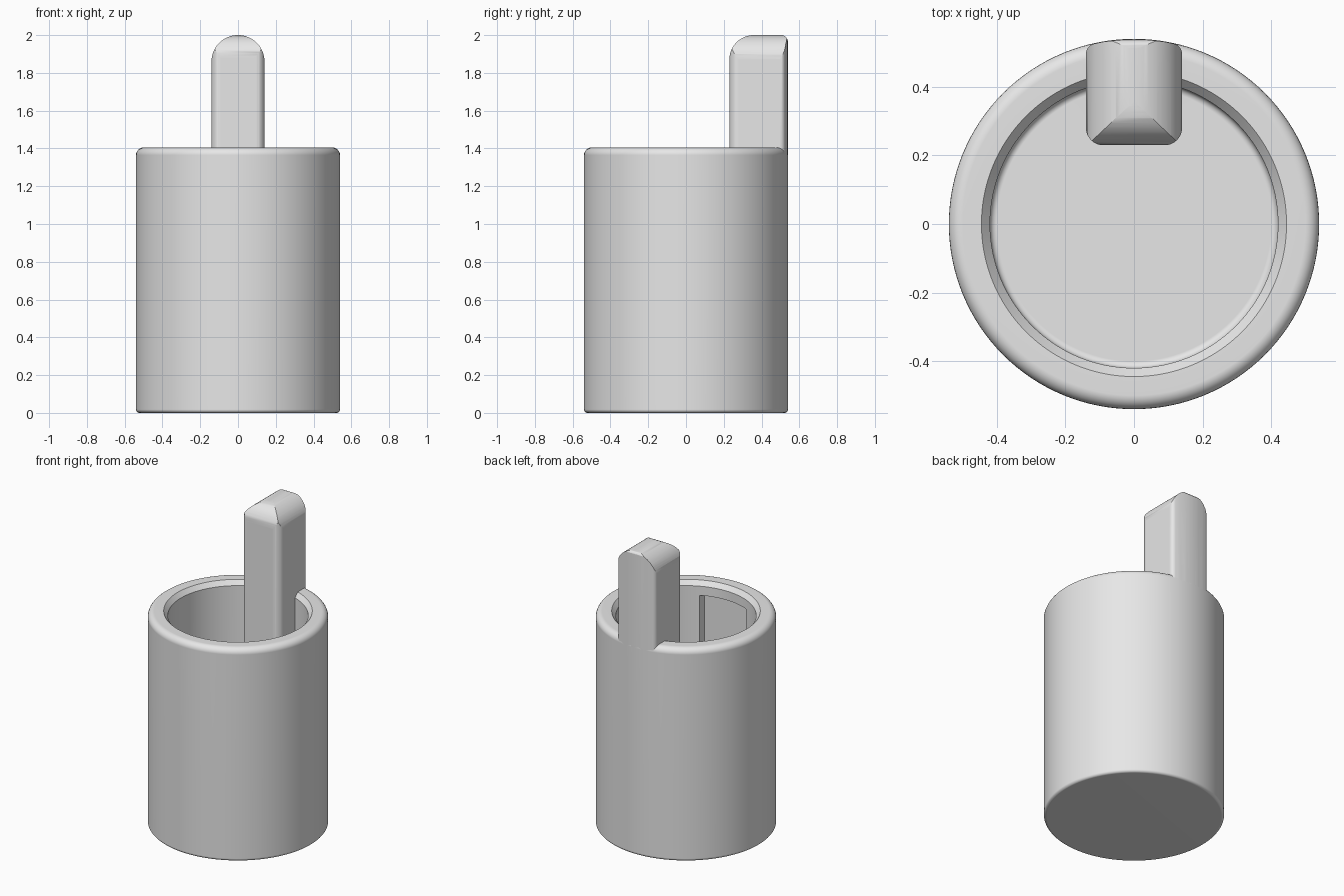
import bpy, bmesh, math
from mathutils import Vector

if "Cube" in bpy.data.objects:
    bpy.data.objects.remove(bpy.data.objects["Cube"])

grey = bpy.data.materials.new("plain grey")
grey.diffuse_color = (0.8, 0.8, 0.8, 1)
grey.use_nodes = True
grey.node_tree.nodes["Principled BSDF"].inputs["Base Color"].default_value = grey.diffuse_color


def rounded(corners, steps=10):
    """Round the corners (a, b, radius) of a closed outline."""
    out = []
    for i, (a, b, r) in enumerate(corners):
        p = Vector((a, b))
        if r == 0:
            out.append(p)
            continue
        u = (Vector(corners[i - 1][:2]) - p).normalized()
        v = (Vector(corners[(i + 1) % len(corners)][:2]) - p).normalized()
        t = u.angle(v) / 2
        c = p + (u + v).normalized() * r / math.sin(t)
        s, e = p + u * r / math.tan(t) - c, p + v * r / math.tan(t) - c
        phi = math.pi - 2 * t
        for k in range(steps + 1):
            w = k / steps
            out.append(c + (s * math.sin((1 - w) * phi) + e * math.sin(w * phi)) / math.sin(phi))
    return out


def make(name, bm):
    bmesh.ops.recalc_face_normals(bm, faces=bm.faces)
    me = bpy.data.meshes.new(name)
    bm.to_mesh(me)
    bm.free()
    me.materials.append(grey)
    ob = bpy.data.objects.new(name, me)
    bpy.context.collection.objects.link(ob)
    return ob


def prism(name, outline, place, lo, hi):
    """Extrude an outline from lo to hi; place maps (a, b, depth) to xyz."""
    bm = bmesh.new()
    rings = [[bm.verts.new(place(p[0], p[1], d)) for p in outline] for d in (lo, hi)]
    n = len(outline)
    for ring in rings:
        bm.faces.new(ring)
    for i in range(n):
        j = (i + 1) % n
        bm.faces.new((rings[0][i], rings[0][j], rings[1][j], rings[1][i]))
    return make(name, bm)


def lathe(name, profile, seg=128):
    """Turn an (r, z) profile around z; points on the axis close the ends."""
    bm = bmesh.new()
    rings = []
    for r, z in profile:
        if r < 1e-6:
            rings.append([bm.verts.new((0, 0, z))] * seg)
        else:
            rings.append([bm.verts.new((r * math.cos(math.tau * i / seg),
                                        r * math.sin(math.tau * i / seg), z)) for i in range(seg)])
    for A, B in zip(rings, rings[1:]):
        for i in range(seg):
            j = (i + 1) % seg
            bm.faces.new(list(dict.fromkeys((A[i], A[j], B[j], B[i]))))
    return make(name, bm)


def combine(ob, tool, op):
    m = ob.modifiers.new(op, 'BOOLEAN')
    m.operation, m.object, m.solver = op, tool, 'EXACT'
    bpy.context.view_layer.objects.active = ob
    bpy.ops.object.modifier_apply(modifier=m.name)
    bpy.data.objects.remove(tool)


# Round cup: rounded outer edges, chamfered mouth, filleted floor
FLOOR = 0.12
cup = lathe("cup", rounded([
    (0, 0, 0), (0.54, 0, 0.018), (0.54, 1.405, 0.04), (0.445, 1.405, 0),
    (0.42, 1.375, 0), (0.42, FLOOR, 0.02), (0, FLOOR, 0)], 6))

# Shallow flat pocket in the inner front wall
pocket = prism("pocket_cutter", [(-0.17, 0.16), (0.17, 0.16), (0.17, 1.315), (-0.17, 1.315)],
               lambda a, b, d: (a, d, b), -0.434, -0.2)
combine(cup, pocket, 'DIFFERENCE')

# Post: plan, front and side outlines intersected
R = 0.539
back = [(x, math.sqrt(R * R - x * x), 0.03 if abs(x) > 0.13 else 0)
        for x in (0.14, 0.09, 0.045, 0, -0.045, -0.09, -0.14)]
post = prism("post", rounded([(-0.14, 0.23, 0.05), (0.14, 0.23, 0.05)] + back),
             lambda a, b, d: (a, b, d), 0.08, 2.2)
front = prism("front_outline", rounded([(-0.1405, 0, 0), (0.1405, 0, 0),
              (0.1405, 2, 0.14), (-0.1405, 2, 0.14)], 16), lambda a, b, d: (a, d, b), 0, 0.8)
side = prism("side_outline", rounded([(0.2295, 0, 0), (0.5395, 0, 0),
             (0.5395, 2.0003, 0.035), (0.2295, 2.0003, 0.13)], 12), lambda a, b, d: (d, a, b), -0.4, 0.4)
combine(post, front, 'INTERSECT')
combine(post, side, 'INTERSECT')
combine(cup, post, 'UNION')

# Smooth curved faces, keep hard edges
cup.name = "cup_with_post"
bpy.ops.object.select_all(action='DESELECT')
cup.select_set(True)
bpy.context.view_layer.objects.active = cup
bpy.ops.object.shade_smooth_by_angle(angle=math.radians(30))
wn = cup.modifiers.new("even_shading", 'WEIGHTED_NORMAL')
wn.keep_sharp = True
